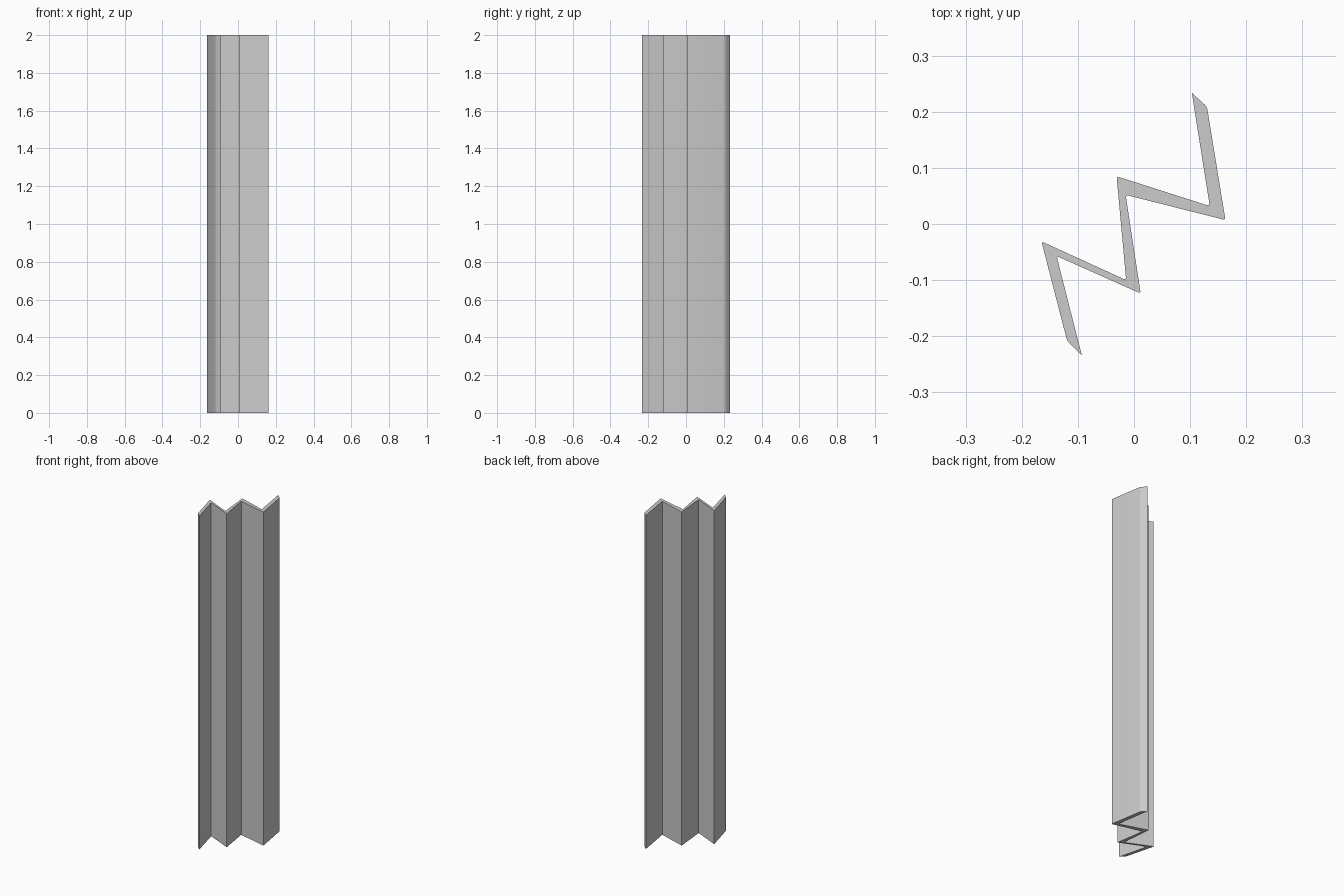
import bpy, bmesh
from mathutils import Vector

if "Cube" in bpy.data.objects:
    bpy.data.objects.remove(bpy.data.objects["Cube"])

HEIGHT = 2.0
# Zigzag cross-section: x, y, corner rounding distance
PROFILE = [
    (0.103, 0.234, 0.001), (0.130, 0.209, 0.006),      # upper tip
    (0.163, 0.007, 0.005), (-0.015, 0.052, 0.006),     # front side, going down
    (0.012, -0.124, 0.005), (-0.138, -0.057, 0.005),
    (-0.093, -0.234, 0.001), (-0.119, -0.209, 0.008),  # lower tip
    (-0.165, -0.031, 0.005), (-0.014, -0.100, 0.006),  # back side, going up
    (-0.031, 0.085, 0.005), (0.135, 0.032, 0.006),
]


def rounded(points, steps=4):
    """Replace each corner with a small curve."""
    out = []
    n = len(points)
    for i, (x, y, r) in enumerate(points):
        p = Vector((x, y))
        a = p + (Vector(points[i - 1][:2]) - p).normalized() * r
        b = p + (Vector(points[(i + 1) % n][:2]) - p).normalized() * r
        for k in range(steps + 1):
            t = k / steps
            out.append(a * (1 - t) ** 2 + p * 2 * t * (1 - t) + b * t * t)
    return out


# Folded panel: extrude the cross-section upward
bm = bmesh.new()
base = bm.faces.new([bm.verts.new((p.x, p.y, 0)) for p in rounded(PROFILE)])
top = bmesh.ops.extrude_face_region(bm, geom=[base], use_keep_orig=True)["geom"]
bmesh.ops.translate(bm, vec=(0, 0, HEIGHT),
                    verts=[g for g in top if isinstance(g, bmesh.types.BMVert)])
bmesh.ops.recalc_face_normals(bm, faces=bm.faces)
mesh = bpy.data.meshes.new("folded_panel")
bm.to_mesh(mesh)
bm.free()
panel = bpy.data.objects.new("folded_panel", mesh)
bpy.context.collection.objects.link(panel)

# Smooth the rounded folds, keep the ends sharp
bpy.context.view_layer.objects.active = panel
panel.select_set(True)
bpy.ops.object.shade_smooth_by_angle()
